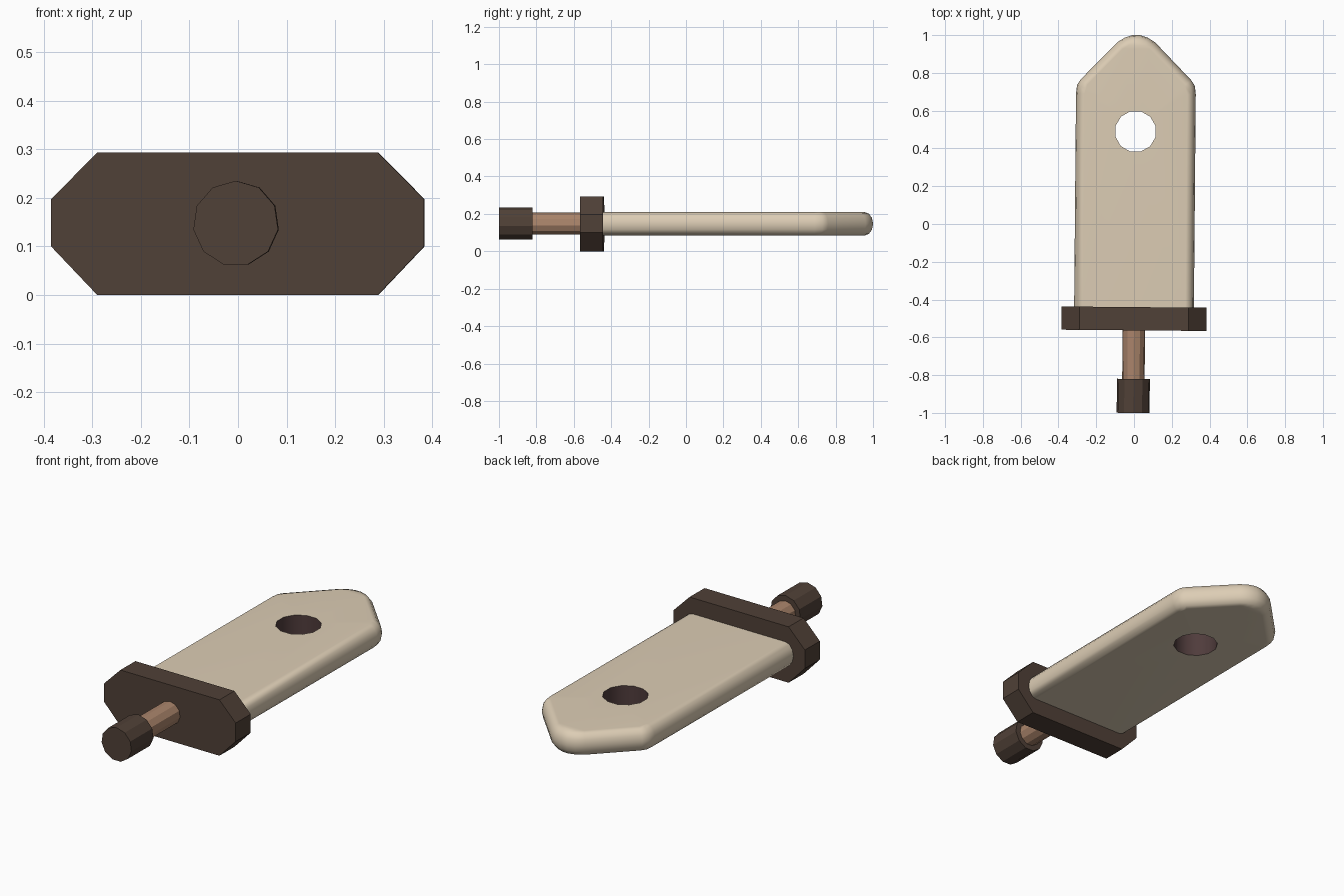
import bpy, bmesh, math
from mathutils import Matrix, Vector

if "Cube" in bpy.data.objects:
    bpy.data.objects.remove(bpy.data.objects["Cube"])

MID = 0.147
# whole model sits with a very slight turn about z
TURN = Matrix.Translation((0.004, 0, 0)) @ Matrix.Rotation(math.radians(-0.5), 4, 'Z')


def material(name, rgb):
    m = bpy.data.materials.new(name)
    m.diffuse_color = (*rgb, 1)
    m.use_nodes = True
    m.node_tree.nodes["Principled BSDF"].inputs["Base Color"].default_value = m.diffuse_color
    return m


BONE = material("bone", (0.72, 0.61, 0.46))
DARK = material("dark_wood", (0.08, 0.052, 0.038))
TAN = material("tan_grip", (0.40, 0.23, 0.145))
HOLE = material("hole_wall", (0.08, 0.045, 0.045))


def finish(bm, name, *mats):
    bmesh.ops.recalc_face_normals(bm, faces=bm.faces[:])
    bm.transform(TURN)
    mesh = bpy.data.meshes.new(name)
    bm.to_mesh(mesh)
    bm.free()
    ob = bpy.data.objects.new(name, mesh)
    bpy.context.collection.objects.link(ob)
    for m in mats:
        mesh.materials.append(m)
    return ob


def bridge(bm, a, b, mat=0):
    for i in range(len(a)):
        j = (i + 1) % len(a)
        bm.faces.new((a[i], a[j], b[j], b[i])).material_index = mat


def prism_y(name, profile, y0, y1, mat):
    """Extrude an (x, z) profile along y."""
    bm = bmesh.new()
    a, b = ([bm.verts.new((x, y, z)) for x, z in profile] for y in (y0, y1))
    bridge(bm, a, b)
    bm.faces.new(a)
    bm.faces.new(b)
    return finish(bm, name, mat)


def ring(r, n, phase, cx=0.0, cy=0.0):
    return [(cx + r * math.cos(phase + math.tau * i / n),
             cy + r * math.sin(phase + math.tau * i / n)) for i in range(n)]


def inset(pts, d):
    """Mitred inward offset of a counter-clockwise outline."""
    out = []
    for i, p in enumerate(pts):
        p = Vector(p)
        e1 = (p - Vector(pts[i - 1])).normalized()
        e2 = (Vector(pts[(i + 1) % len(pts)]) - p).normalized()
        n1, n2 = Vector((-e1.y, e1.x)), Vector((-e2.y, e2.x))
        out.append(p + (n1 + n2) * d / (1 + n1.dot(n2)))
    return out


# pommel, grip and chamfered guard
prism_y("pommel", ring(0.088, 11, math.pi / 2, 0, MID), -1.0, -0.82, DARK)
prism_y("grip", ring(0.06, 11, math.pi / 2, 0, MID), -0.84, -0.54, TAN)
guard = [(0.384, 0.10), (0.384, 0.197), (0.289, 0.293), (-0.289, 0.293),
         (-0.384, 0.197), (-0.384, 0.10), (-0.289, 0), (0.289, 0)]
prism_y("guard", guard, -0.563, -0.44, DARK)

# blade: rounded edge built from inset outlines, pierced by a round hole
half = [(0.317, -0.51), (0.317, 0.69), (0.312, 0.733), (0.293, 0.763),
        (0.10, 0.962), (0.06, 0.987), (0.02, 1.0)]
outline = half + [(-x, y) for x, y in reversed(half)]
bm = bmesh.new()
loops = []
for k in range(-3, 4):
    t = math.radians(30 * k)
    pts = inset(outline, 0.045 * (1 - math.cos(t)))
    loops.append([bm.verts.new((x, y, MID + 0.0625 * math.sin(t))) for x, y in pts])
for a, b in zip(loops, loops[1:]):
    bridge(bm, a, b)
holes = [[bm.verts.new((x, y, MID + s * 0.0625))
          for x, y in ring(0.11, 12, math.pi / 12, 0, 0.49)] for s in (-1, 1)]
bridge(bm, *holes, mat=1)
for outer, inner in ((loops[0], holes[0]), (loops[-1], holes[1])):
    edges = [bm.edges.get((lp[i - 1], lp[i])) for lp in (outer, inner) for i in range(len(lp))]
    bmesh.ops.triangle_fill(bm, edges=edges, use_beauty=True, normal=(0, 0, 1))
blade = finish(bm, "blade", BONE, HOLE)

bpy.context.view_layer.objects.active = blade
blade.select_set(True)
bpy.ops.object.shade_smooth_by_angle(angle=math.radians(40))
wn = blade.modifiers.new("weighted_normals", 'WEIGHTED_NORMAL')
wn.keep_sharp = True
